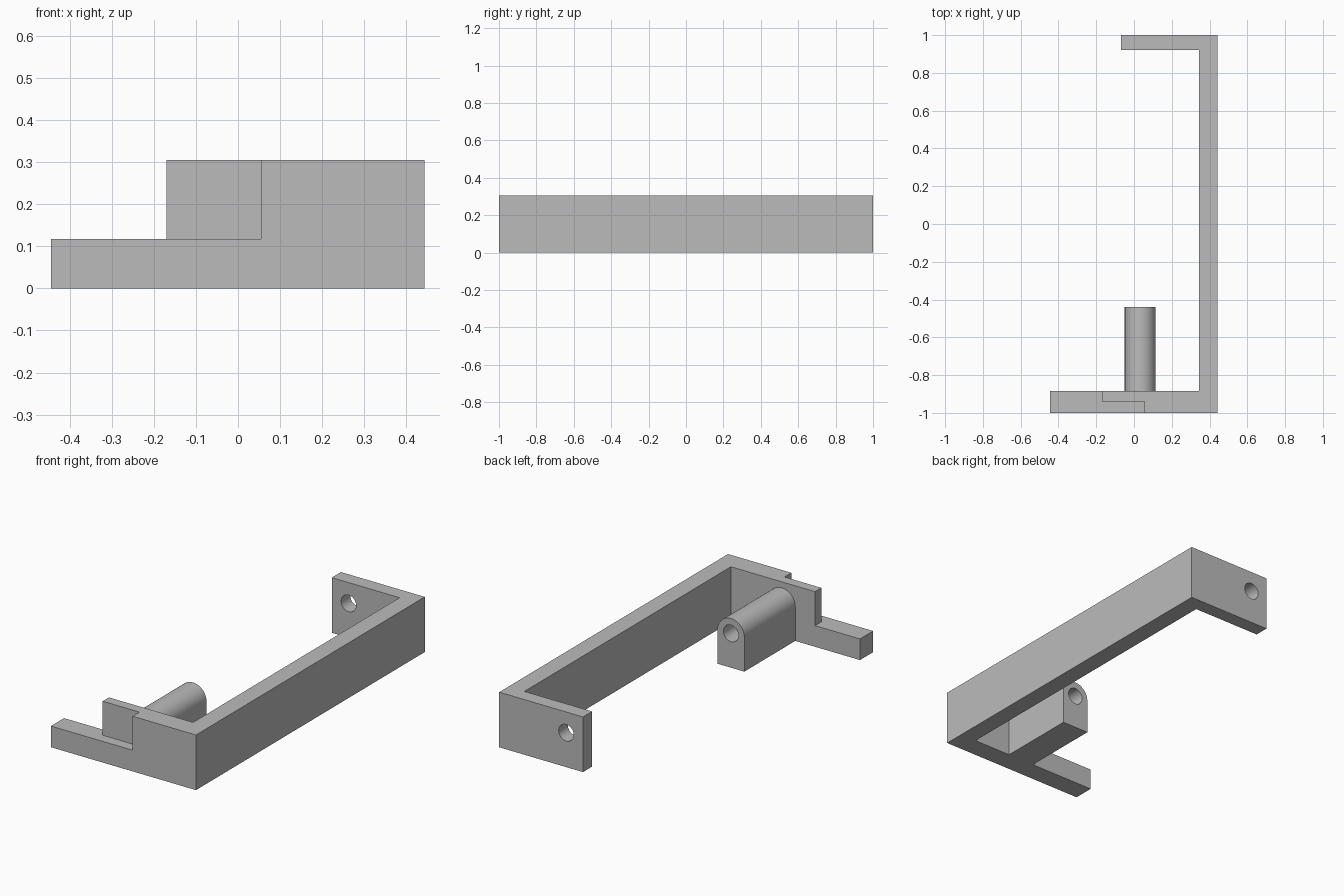
import bpy
import math
from mathutils import Vector

cube = bpy.data.objects.get("Cube")
if cube:
    bpy.data.objects.remove(cube, do_unlink=True)

grey = bpy.data.materials.new("plain grey")
grey.use_nodes = True
COLOUR = (0.5, 0.5, 0.5, 1.0)
grey.diffuse_color = COLOUR
grey.node_tree.nodes["Principled BSDF"].inputs["Base Color"].default_value = COLOUR

HEIGHT, STEP = 0.305, 0.117          # full wall height, low bar height
AXIS_X, AXIS_Z = 0.033, 0.19         # shared axis of the pin holes
BOSS_R, HOLE_R = 0.082, 0.046
FRONT_IN, BACK_IN = -0.885, 0.92     # inner faces of the end walls


def prism(name, points, push):
    """Extrude a closed 3D outline along a vector."""
    push = Vector(push)
    n = len(points)
    base = [Vector(p) for p in points]
    verts = base + [p + push for p in base]
    faces = [list(range(n))[::-1], list(range(n, 2 * n))]
    faces += [[i, (i + 1) % n, (i + 1) % n + n, i + n] for i in range(n)]
    mesh = bpy.data.meshes.new(name)
    mesh.from_pydata(verts, [], faces)
    mesh.materials.append(grey)
    obj = bpy.data.objects.new(name, mesh)
    bpy.context.collection.objects.link(obj)
    bpy.ops.object.select_all(action="DESELECT")
    bpy.context.view_layer.objects.active = obj
    obj.select_set(True)
    bpy.ops.object.mode_set(mode="EDIT")
    bpy.ops.mesh.select_all(action="SELECT")
    bpy.ops.mesh.normals_make_consistent(inside=False)
    bpy.ops.object.mode_set(mode="OBJECT")
    return obj


def block(name, x0, x1, y0, y1, z0, z1):
    outline = [(x0, y0, z0), (x1, y0, z0), (x1, y1, z0), (x0, y1, z0)]
    return prism(name, outline, (0, 0, z1 - z0))


def arc(radius, start, end, steps, y):
    angles = [start + (end - start) * i / steps for i in range(steps + 1)]
    return [(AXIS_X + radius * math.cos(a), y, AXIS_Z + radius * math.sin(a))
            for a in angles]


def combine(target, tool, operation):
    tool.hide_render = True
    mod = target.modifiers.new(operation.lower(), "BOOLEAN")
    mod.operation, mod.solver, mod.object = operation, "EXACT", tool
    bpy.context.view_layer.objects.active = target
    bpy.ops.object.modifier_apply(modifier=mod.name)
    bpy.data.objects.remove(tool, do_unlink=True)


# Hooked frame: long side wall with an end wall at the front and back
plan = [(-0.445, -1), (0.443, -1), (0.443, 1), (-0.07, 1), (-0.07, BACK_IN),
        (0.345, BACK_IN), (0.345, FRONT_IN), (-0.445, FRONT_IN)]
frame = prism("bracket_frame", [(x, y, 0) for x, y in plan], (0, 0, HEIGHT))

# Front wall steps down to a low bar, with a thin upright left behind
combine(frame, block("bar_cutter", -0.6, -0.17, -1.1, -0.8, STEP, 0.5), "DIFFERENCE")
combine(frame, block("notch_cutter", -0.3, 0.055, -1.1, -0.94, STEP, 0.5), "DIFFERENCE")

# Round-topped boss reaching back from the front wall
arch = arc(BOSS_R, 0, math.pi, 32, -0.92)
arch += [(AXIS_X - BOSS_R, -0.92, 0), (AXIS_X + BOSS_R, -0.92, 0)]
combine(frame, prism("boss", arch, (0, 0.48, 0)), "UNION")

# Pin holes: blind in the boss, through the back wall
for start, length in ((FRONT_IN, 0.6), (0.8, 0.4)):
    ring = arc(HOLE_R, 0, math.tau, 40, start)[:-1]
    combine(frame, prism("hole_cutter", ring, (0, length, 0)), "DIFFERENCE")

bpy.ops.object.select_all(action="DESELECT")
frame.select_set(True)
bpy.context.view_layer.objects.active = frame
bpy.ops.object.shade_smooth_by_angle(angle=math.radians(30))
